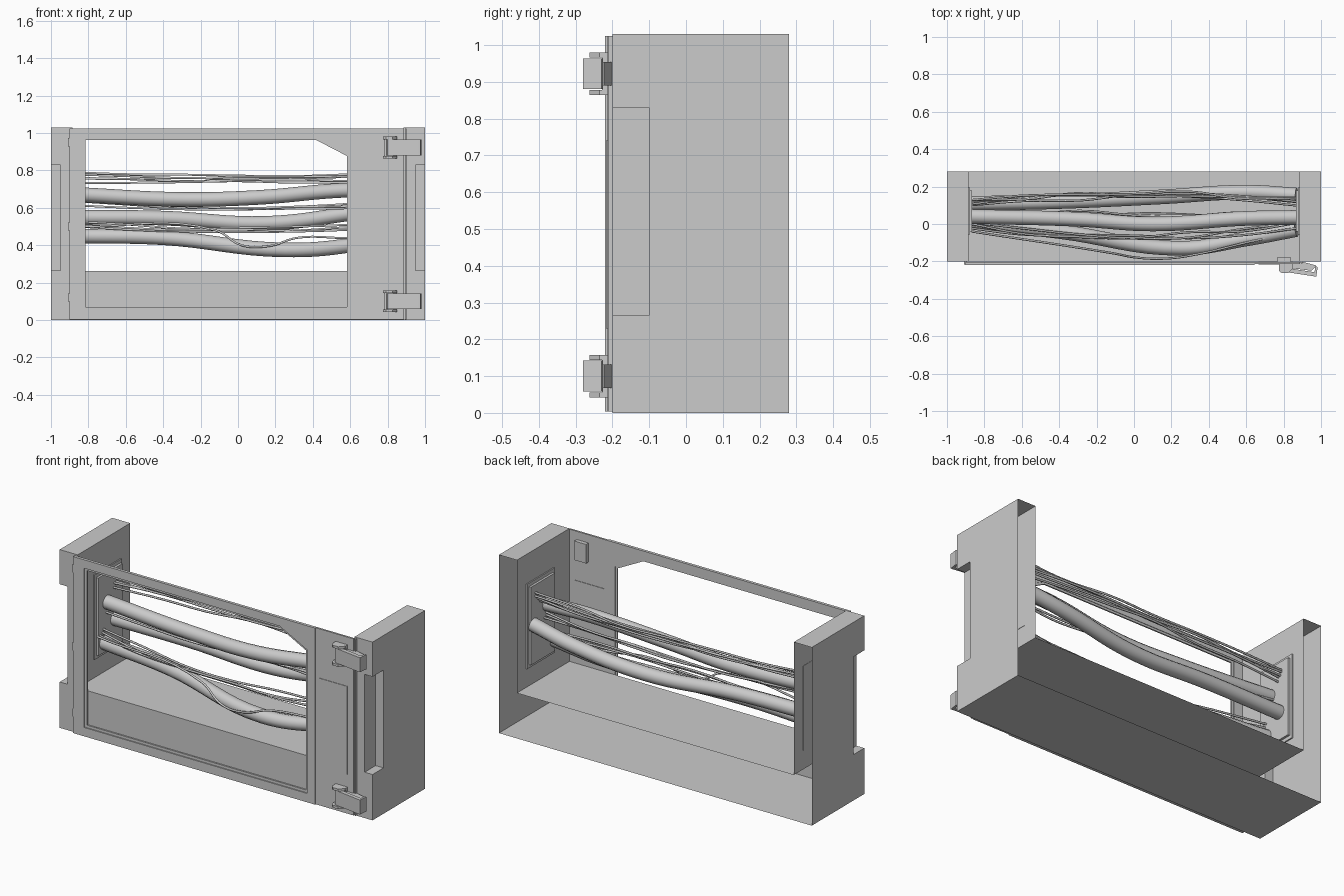
import bpy, bmesh, math, random
from mathutils import Vector

if "Cube" in bpy.data.objects:
    bpy.data.objects.remove(bpy.data.objects["Cube"])

random.seed(4)


def make(name, bm):
    me = bpy.data.meshes.new(name)
    bmesh.ops.recalc_face_normals(bm, faces=bm.faces)
    bm.to_mesh(me)
    bm.free()
    ob = bpy.data.objects.new(name, me)
    bpy.context.collection.objects.link(ob)
    return ob


def box(name, x0, x1, y0, y1, z0, z1):
    bm = bmesh.new()
    bmesh.ops.create_cube(bm, size=1)
    for v in bm.verts:
        v.co = Vector(((x0 + x1) / 2 + v.co.x * (x1 - x0),
                       (y0 + y1) / 2 + v.co.y * (y1 - y0),
                       (z0 + z1) / 2 + v.co.z * (z1 - z0)))
    return make(name, bm)


def prism(name, pts, a, b, axis):
    """Extrude a 2D outline: axis 'y' takes (x, z), axis 'z' takes (x, y)."""
    co = (lambda p, t: (p[0], t, p[1])) if axis == 'y' else (lambda p, t: (p[0], p[1], t))
    bm = bmesh.new()
    lo = [bm.verts.new(co(p, a)) for p in pts]
    hi = [bm.verts.new(co(p, b)) for p in pts]
    bm.faces.new(lo)
    bm.faces.new(hi)
    n = len(pts)
    for i in range(n):
        j = (i + 1) % n
        bm.faces.new((lo[i], lo[j], hi[j], hi[i]))
    return make(name, bm)


def outline(x0, x1, z0, z1, dx, dz):
    """Rectangle with its upper right corner cut."""
    return [(x0, z0), (x1, z0), (x1, z1 - dz), (x1 - dx, z1), (x0, z1)]


def ring(name, outer, inner, y0, y1):
    """Flat frame between two matching xz loops, thickened along y."""
    bm = bmesh.new()
    loops = [[bm.verts.new((x, y, z)) for x, z in pts]
             for pts, y in ((outer, y0), (inner, y0), (inner, y1), (outer, y1))]
    n = len(outer)
    for k in range(4):
        a, b = loops[k], loops[(k + 1) % 4]
        for i in range(n):
            j = (i + 1) % n
            bm.faces.new((a[i], a[j], b[j], b[i]))
    return make(name, bm)


def cable(name, pts, r, sides):
    cu = bpy.data.curves.new(name, 'CURVE')
    cu.dimensions = '3D'
    cu.bevel_depth = r
    cu.bevel_resolution = sides
    cu.resolution_u = 8
    cu.use_fill_caps = True
    sp = cu.splines.new('BEZIER')
    sp.bezier_points.add(len(pts) - 1)
    for bp, p in zip(sp.bezier_points, pts):
        bp.co = p
        bp.handle_left_type = bp.handle_right_type = 'AUTO'
    sp.use_smooth = True
    ob = bpy.data.objects.new(name, cu)
    bpy.context.collection.objects.link(ob)


# U-shaped housing with corner grips, then opened at the back
body = prism("housing", [(-1, 0), (1, 0), (1, 1.03), (.885, 1.03), (.885, .262),
                         (-.885, .262), (-.885, 1.03), (-1, 1.03)], -.2, .28, 'y')
cutters = []
for s in (-1, 1):
    cut = box("grip_cutter", *sorted((s * .95, s * 1.1)), -.3, -.1, .265, .83)
    cut.hide_render = True
    cutters.append(cut)
    m = body.modifiers.new("grip", 'BOOLEAN')
    m.operation = 'DIFFERENCE'
    m.solver = 'EXACT'
    m.object = cut
me = bpy.data.meshes.new_from_object(body.evaluated_get(bpy.context.evaluated_depsgraph_get()))
body.modifiers.clear()
for ob in cutters:
    bpy.data.objects.remove(ob)
bm = bmesh.new()
bm.from_mesh(me)
back = [f for f in bm.faces if all(v.co.y > .279 for v in f.verts)]
bmesh.ops.delete(bm, geom=back, context='FACES')
bm.to_mesh(me)
bm.free()
body.data = me

# Cable terminal plates on the inner walls
for s, side in ((-1, "left"), (1, "right")):
    box(f"terminal_base_{side}", *sorted((s * .878, s * .887)), -.055, .195, .37, .86)
    box(f"terminal_plate_{side}", *sorted((s * .865, s * .88)), -.04, .18, .39, .84)

# Door: window frame, inner rim and side panel
window = outline(-.83, .595, .055, .975, .175, .09)
ring("door_frame", outline(-.9, .645, .004, 1.024, .225, 0), window, -.22, -.203)
ring("window_rim", window, outline(-.815, .583, .07, .963, .166, .086), -.214, -.206)
box("door_side_panel", .645, .888, -.214, -.203, .004, 1.024)
box("door_inset_panel", .665, .85, -.217, -.2, .23, .74)
box("door_edge_strip", .893, .901, -.212, -.199, .004, 1.024)
for i, z in enumerate((.12, .5, .95)):
    box(f"hinge_{i}", -.908, -.893, -.216, -.199, z - .022, z + .022)

# Latches: bracket ears, base and slanted lever with hooked end
for zc, lab in ((.922, "top"), (.1, "bottom")):
    box(f"latch_base_{lab}", .78, .85, -.228, -.203, zc - .058, zc + .058)
    for s in (-1, 1):
        prism(f"latch_ear_{lab}", [(.775, -.21), (.775, -.25), (.79, -.263), (.825, -.263),
                                   (.85, -.235), (.85, -.21)],
              *sorted((zc + s * .044, zc + s * .058)), 'z')
    prism(f"latch_lever_{lab}", [(.795, -.235), (.8, -.255), (.965, -.28), (.975, -.28),
                                 (.982, -.23), (.97, -.225), (.965, -.258), (.85, -.24)],
          zc - .042, zc + .042, 'z')
    prism(f"latch_link_{lab}", [(.84, -.203), (.84, -.236), (.95, -.25), (.975, -.222),
                                (.905, -.203)], zc - .032, zc + .032, 'z')
    box(f"latch_back_{lab}", .765, .84, -.206, -.18, zc - .055, zc + .055)

# Three thick cables sagging across the bay
END = .868
thick = {
    "upper": [(-END, .04, .672), (-.3, .025, .645), (.1, 0, .655), (.6, .03, .695), (END, .035, .69)],
    "middle": [(-END, .11, .55), (-.4, .12, .545), (.15, .145, .517), (.6, .17, .57), (END, .155, .615)],
    "lower": [(-END, .01, .45), (-.4, -.04, .44), (.25, -.13, .375), (.6, -.08, .40), (END, -.03, .46)],
}
for name, pts in thick.items():
    cable(f"thick_cable_{name}", pts, .039, 4)


# Thin wires in bundles: wire count, y and z at the ends, y and z shift mid-span
bundles = {"top": (5, .12, .765, .035, -.01), "upper": (3, .05, .63, 0, -.035),
           "lower": (3, -.01, .51, -.06, -.03)}
for name, (count, y, z, dy, dz) in bundles.items():
    spread = .055 if name == "top" else .03
    for i in range(count):
        off = spread * (i / (count - 1) - .5)
        pts = []
        for k in range(7):
            t = k / 6
            bow = math.sin(math.pi * t)
            pts.append((END * (2 * t - 1), y + off * .4 + dy * bow + random.uniform(-.015, .015),
                        z + off * (1 - .4 * bow) + dz * bow + random.uniform(-.006, .006)))
        cable(f"thin_wire_{name}_{i}", pts, .006, 1)

# Loose wire looping round the lowest cable
cable("loose_wire", [(-END, -.04, .50), (-.12, -.155, .48), (.02, -.18, .40), (.16, -.185, .395),
                     (.32, -.165, .44), (.6, -.1, .44), (END, -.04, .47)], .006, 1)
